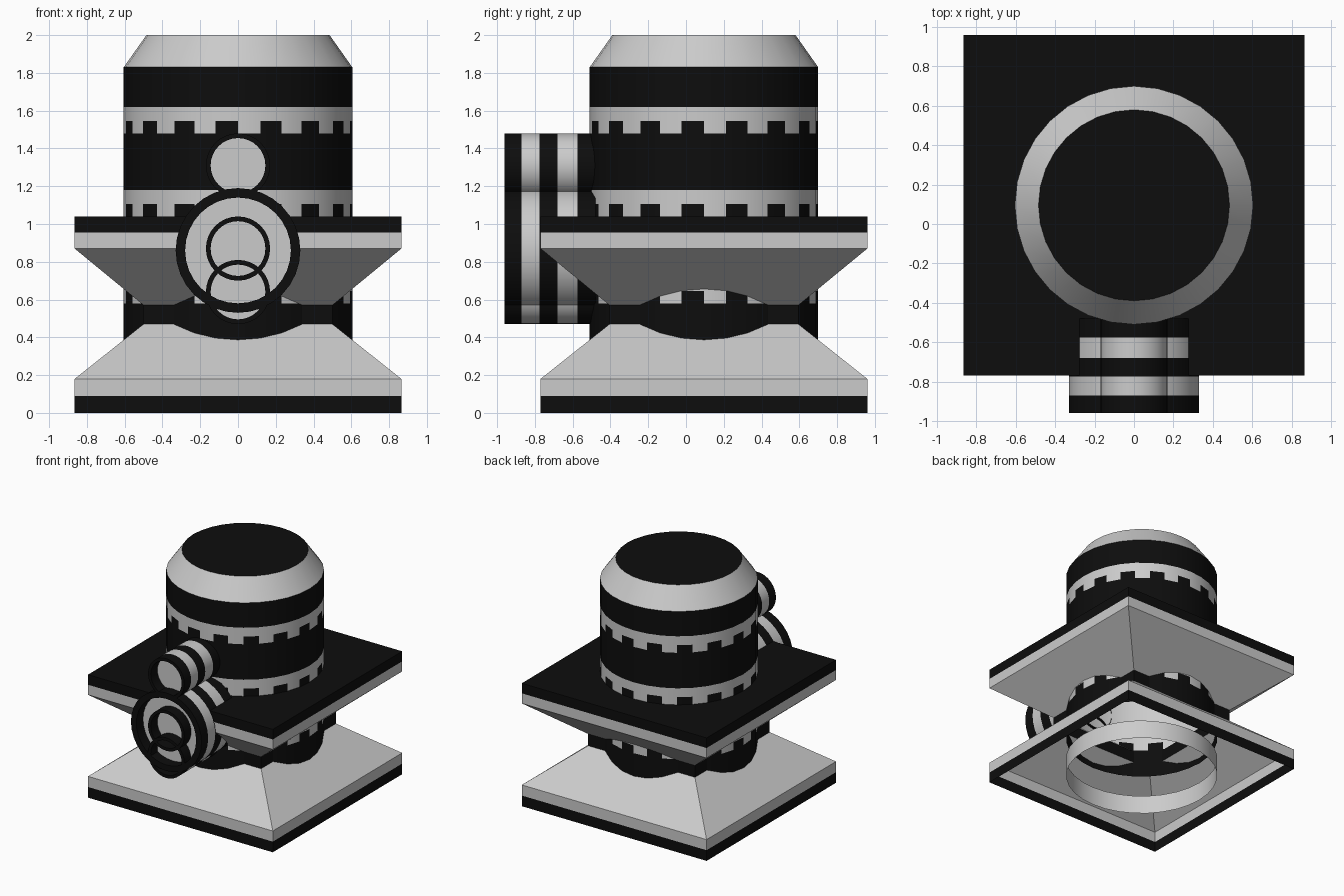
import bpy, bmesh, math
from mathutils import Matrix

if "Cube" in bpy.data.objects:
    bpy.data.objects.remove(bpy.data.objects["Cube"])


def material(name, v):
    m = bpy.data.materials.new(name)
    m.diffuse_color = (v, v, v, 1)
    m.use_nodes = True
    m.node_tree.nodes["Principled BSDF"].inputs["Base Color"].default_value = m.diffuse_color
    return m


GREY = material("grey", 0.65)
BLACK = material("black", 0.004)
G, K, T = 0, 1, 2          # grey, black, alternating teeth


def lathe(name, profile, bands, sides=32, loc=(0, 0.095, 0), phase=0.0, rot=None):
    """Spin (radius, height) points round z; each band gets one colour."""
    bm = bmesh.new()
    rings = []
    for r, h in profile:
        if r == 0:
            rings.append([bm.verts.new((0, 0, h))] * sides)
        else:
            rings.append([bm.verts.new((r * math.cos(phase + 2 * math.pi * i / sides),
                                        r * math.sin(phase + 2 * math.pi * i / sides), h))
                          for i in range(sides)])
    for a, b, band in zip(rings, rings[1:], bands):
        for i in range(sides):
            j = (i + 1) % sides
            quad = list(dict.fromkeys([a[i], a[j], b[j], b[i]]))
            f = bm.faces.new(quad)
            f.material_index = i % 2 if band == T else band
    if rot:
        bm.transform(rot)
    me = bpy.data.meshes.new(name)
    bm.to_mesh(me)
    bm.free()
    me.materials.append(GREY)
    me.materials.append(BLACK)
    ob = bpy.data.objects.new(name, me)
    ob.location = loc
    bpy.context.collection.objects.link(ob)
    bpy.context.view_layer.objects.active = ob
    ob.select_set(True)
    bpy.ops.object.shade_smooth_by_angle(angle=math.radians(25))
    ob.select_set(False)
    return ob


# Round body with toothed bands, sloped shoulder and black lid
R = 0.605
body_z = [0.34, 0.58, 0.645, 1.04, 1.105, 1.18, 1.48, 1.545, 1.62, 1.83]
lathe("body", [(R, z) for z in body_z] + [(0.485, 2.0), (0, 2.0)],
      [K, T, G, T, G, K, T, G, K, G, K])

# Short ring under the base
lathe("foot_ring", [(R, 0), (R, 0.16)], [G])

# Square flared base, narrow neck and upper plate
square = [(0.865, 0), (0.865, 0.09), (0.865, 0.18), (0.5, 0.47), (0.5, 0.57),
          (0.865, 0.87), (0.865, 0.955), (0.865, 1.04), (0, 1.04)]
lathe("square_base", [(h * math.sqrt(2), z) for h, z in square],
      [K, G, G, K, G, G, K, K], sides=4, phase=math.pi / 4)

# Banded tubes on the front: outer wall, front rim, recessed face
to_front = Matrix.Rotation(math.pi / 2, 4, 'X')    # local z -> -y


def tube(name, z, r, inner):
    depths = [0.48, 0.575, 0.68, 0.775, 0.87, 0.96]
    lathe(name, [(r, d) for d in depths] + [(inner, 0.96), (inner, 0.87), (0, 0.87)],
          [K, G, K, G, K, K, K, G], loc=(0, 0, z), rot=to_front)


tube("large_tube", 0.86, 0.33, 0.28)
for name, z in (("upper_tube", 1.31), ("middle_tube", 0.87), ("lower_tube", 0.64)):
    tube(name, z, 0.17, 0.145)
